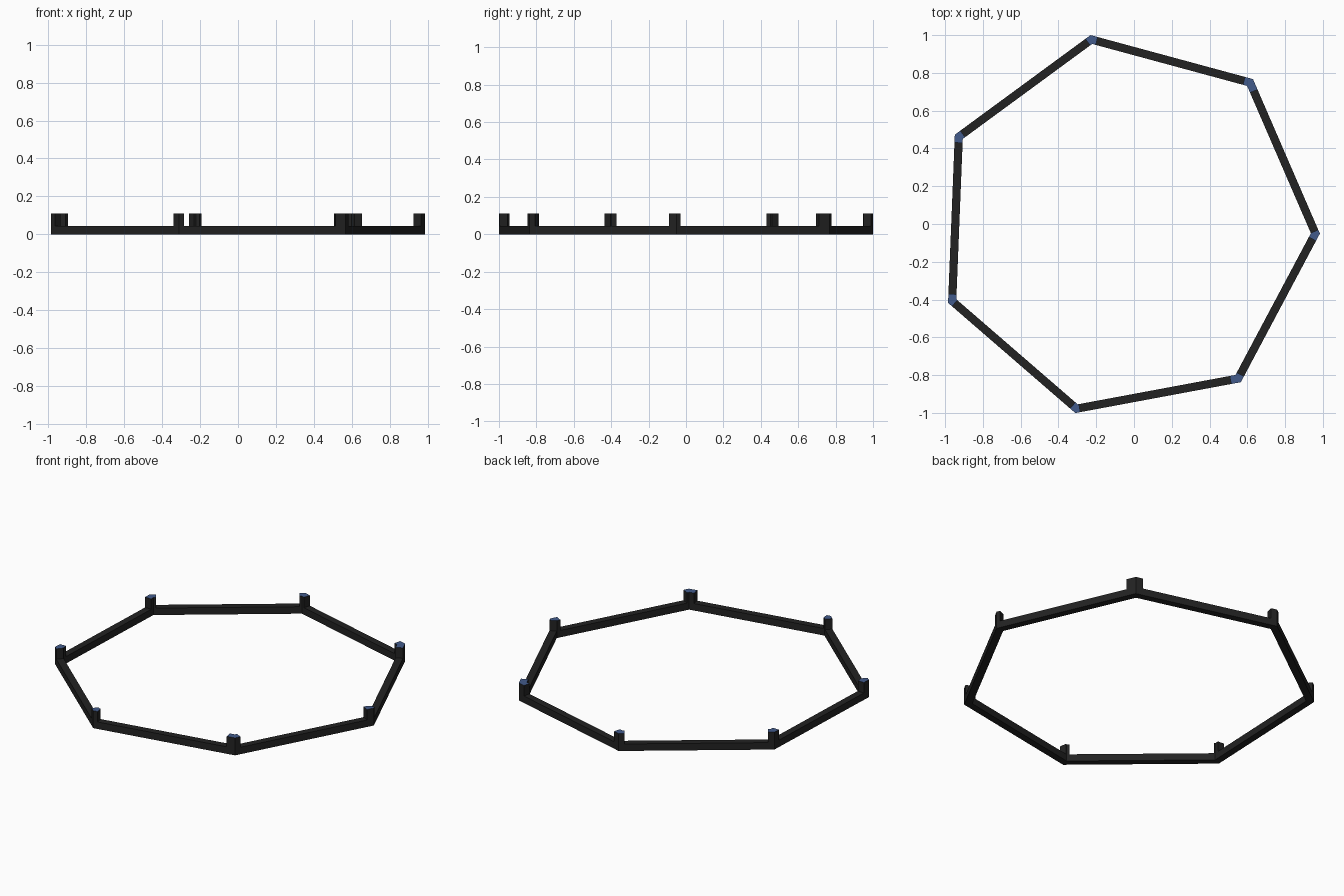
import bpy, bmesh, math
from mathutils import Vector

if "Cube" in bpy.data.objects:
    bpy.data.objects.remove(bpy.data.objects["Cube"])

N = 7
START = math.radians(-2.3)          # direction of the first corner
STEP = 2 * math.pi / N
R_OUT = 1.027                       # outer corner radius
WIDTH = 0.043                       # beam width
R_IN = R_OUT - WIDTH / math.cos(STEP / 2)
CENTRE = Vector((-0.042, -0.0095))
BEAM_H, POST_H = 0.044, 0.11
# post arm lengths along the next and previous side
ARMS = [(.022, .044), (.044, .06), (.034, .04), (.042, .036),
        (.028, .047), (.027, .037), (.035, .052)]


def material(name, rgb):
    m = bpy.data.materials.new(name)
    m.diffuse_color = (*rgb, 1)
    m.use_nodes = True
    m.node_tree.nodes["Principled BSDF"].inputs["Base Color"].default_value = m.diffuse_color
    return m


BLACK = material("black", (0.016, 0.016, 0.016))
BLUE = material("blue", (0.055, 0.105, 0.26))


def corner(k, r):
    a = START + k * STEP
    return CENTRE + r * Vector((math.cos(a), math.sin(a)))


def finish(name, bm, mats):
    bmesh.ops.recalc_face_normals(bm, faces=bm.faces)
    if len(mats) > 1:               # coloured cap on the upward faces
        for f in bm.faces:
            f.material_index = 1 if f.normal.z > 0.9 else 0
    me = bpy.data.meshes.new(name)
    bm.to_mesh(me)
    bm.free()
    for m in mats:
        me.materials.append(m)
    ob = bpy.data.objects.new(name, me)
    bpy.context.collection.objects.link(ob)


# seven-sided ring of mitred beams
bm = bmesh.new()
loops = [[bm.verts.new((*corner(k, r), z)) for k in range(N)]
         for r, z in ((R_OUT, 0), (R_OUT, BEAM_H), (R_IN, BEAM_H), (R_IN, 0))]
for i in range(4):
    a, b = loops[i], loops[(i + 1) % 4]
    for k in range(N):
        j = (k + 1) % N
        bm.faces.new((a[k], a[j], b[j], b[k]))
finish("ring_frame", bm, [BLACK])

# chevron post on each corner
for k, (after, before) in enumerate(ARMS):
    o = corner(k, R_OUT)
    d1 = (corner(k + 1, R_OUT) - o).normalized()
    d0 = (corner(k - 1, R_OUT) - o).normalized()
    n1 = Vector((-d1.y, d1.x)) * WIDTH      # inward across next side
    n0 = Vector((d0.y, -d0.x)) * WIDTH      # inward across previous side
    pts = [o, o + d1 * after, o + d1 * after + n1, corner(k, R_IN),
           o + d0 * before + n0, o + d0 * before]
    bm = bmesh.new()
    low = [bm.verts.new((*p, BEAM_H)) for p in pts]
    top = [bm.verts.new((*p, POST_H)) for p in pts]
    bm.faces.new(low[::-1])
    bm.faces.new(top)
    for i in range(6):
        j = (i + 1) % 6
        bm.faces.new((low[i], low[j], top[j], top[i]))
    finish(f"corner_post_{k + 1}", bm, [BLACK, BLUE])
